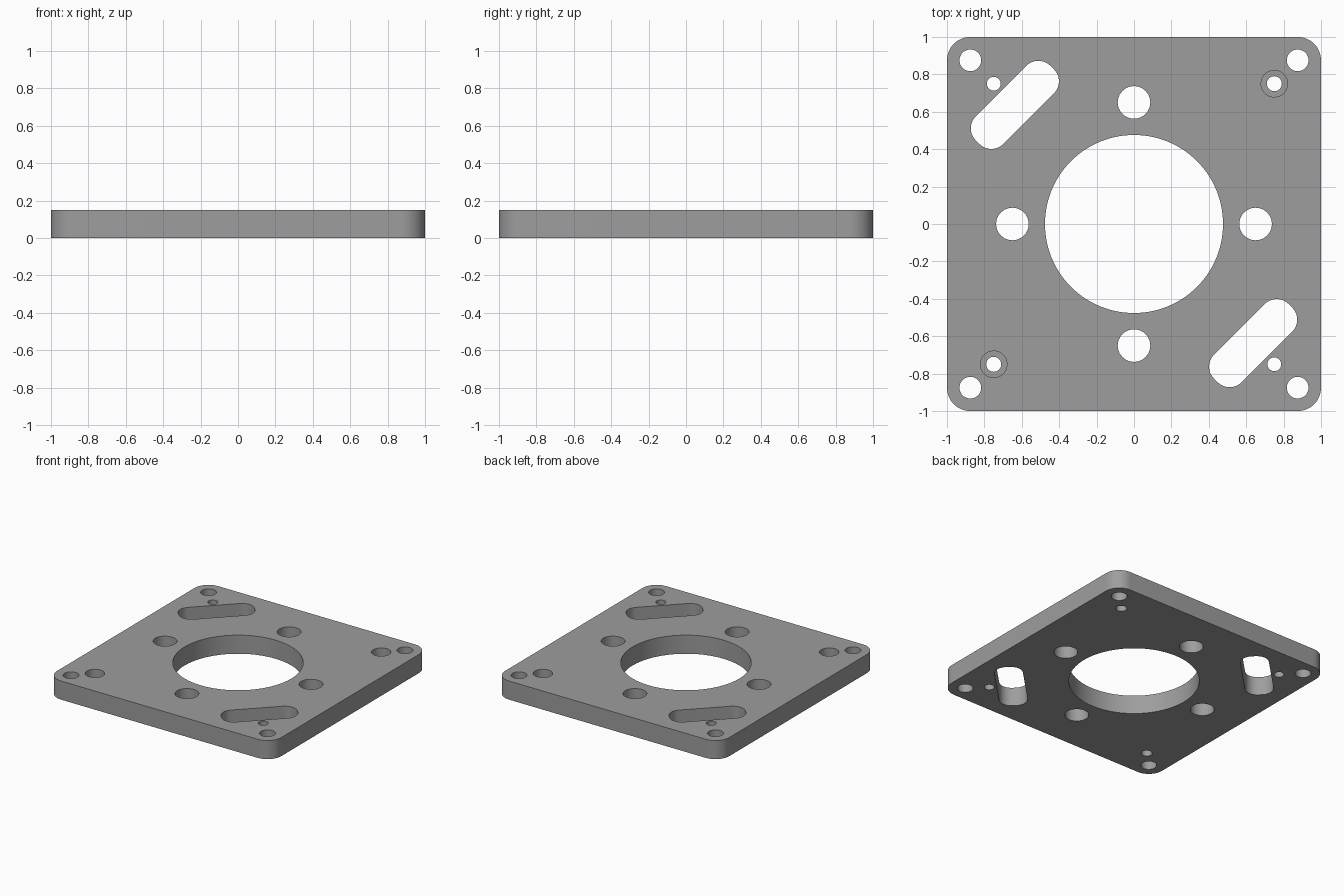
import bpy, bmesh
from math import sin, cos, pi

if "Cube" in bpy.data.objects:
    bpy.data.objects.remove(bpy.data.objects["Cube"])

T = 0.15  # plate thickness


def circle(x, y, r, n=48):
    return [(x + r * cos(2 * pi * i / n), y + r * sin(2 * pi * i / n)) for i in range(n)]


def rounded_rect(x, y, hx, hy, r, ang=0.0, n=12):
    pts = []
    for k, (sx, sy) in enumerate([(1, 1), (-1, 1), (-1, -1), (1, -1)]):
        for i in range(n + 1):
            a = (k + i / n) * pi / 2
            u, v = sx * (hx - r) + r * cos(a), sy * (hy - r) + r * sin(a)
            pts.append((x + u * cos(ang) - v * sin(ang), y + u * sin(ang) + v * cos(ang)))
    return pts


def prisms(name, outlines, z0, z1):
    """Extrude closed outlines from z0 to z1 into one object."""
    bm = bmesh.new()
    for pts in outlines:
        low = [bm.verts.new((x, y, z0)) for x, y in pts]
        top = [bm.verts.new((x, y, z1)) for x, y in pts]
        bm.faces.new(low[::-1])
        bm.faces.new(top)
        for i in range(len(pts)):
            j = (i + 1) % len(pts)
            bm.faces.new((low[i], low[j], top[j], top[i]))
    me = bpy.data.meshes.new(name)
    bm.to_mesh(me)
    bm.free()
    ob = bpy.data.objects.new(name, me)
    bpy.context.collection.objects.link(ob)
    return ob


def cut(target, cutter):
    cutter.hide_render = True
    mod = target.modifiers.new(cutter.name, 'BOOLEAN')
    mod.operation = 'DIFFERENCE'
    mod.solver = 'EXACT'
    mod.object = cutter
    bpy.context.view_layer.objects.active = target
    bpy.ops.object.modifier_apply(modifier=mod.name)
    bpy.data.objects.remove(cutter)


# Plate with rounded corners
plate = prisms("mounting_plate", [rounded_rect(0, 0, 1, 1, 0.125)], 0, T)

# Through holes: centre bore, bolt circle, corner holes, pin holes, diagonal slots
holes = [circle(0, 0, 0.476, 128)]
for k in range(4):
    holes.append(circle(0.65 * cos(k * pi / 2), 0.65 * sin(k * pi / 2), 0.087))
for sx in (-1, 1):
    for sy in (-1, 1):
        holes.append(circle(sx * 0.875, sy * 0.875, 0.058))
        holes.append(circle(sx * 0.75, sy * 0.75, 0.04 if sx == sy else 0.037))
for s in (-1, 1):
    holes.append(rounded_rect(s * 0.637, -s * 0.637, 0.282, 0.104, 0.09, pi / 4))
cut(plate, prisms("through_holes", holes, -0.1, T + 0.1))

# Counterbores on two opposite pin holes
bores = [circle(s * 0.75, s * 0.75, 0.071) for s in (-1, 1)]
cut(plate, prisms("counterbores", bores, T - 0.09, T + 0.1))

# Dark grey finish
finish = bpy.data.materials.new("dark_grey")
finish.diffuse_color = (0.34, 0.34, 0.34, 1)
finish.use_nodes = True
finish.node_tree.nodes["Principled BSDF"].inputs["Base Color"].default_value = finish.diffuse_color
plate.data.materials.clear()
plate.data.materials.append(finish)

plate.select_set(True)
bpy.context.view_layer.objects.active = plate
bpy.ops.object.shade_smooth_by_angle(angle=pi / 6)
